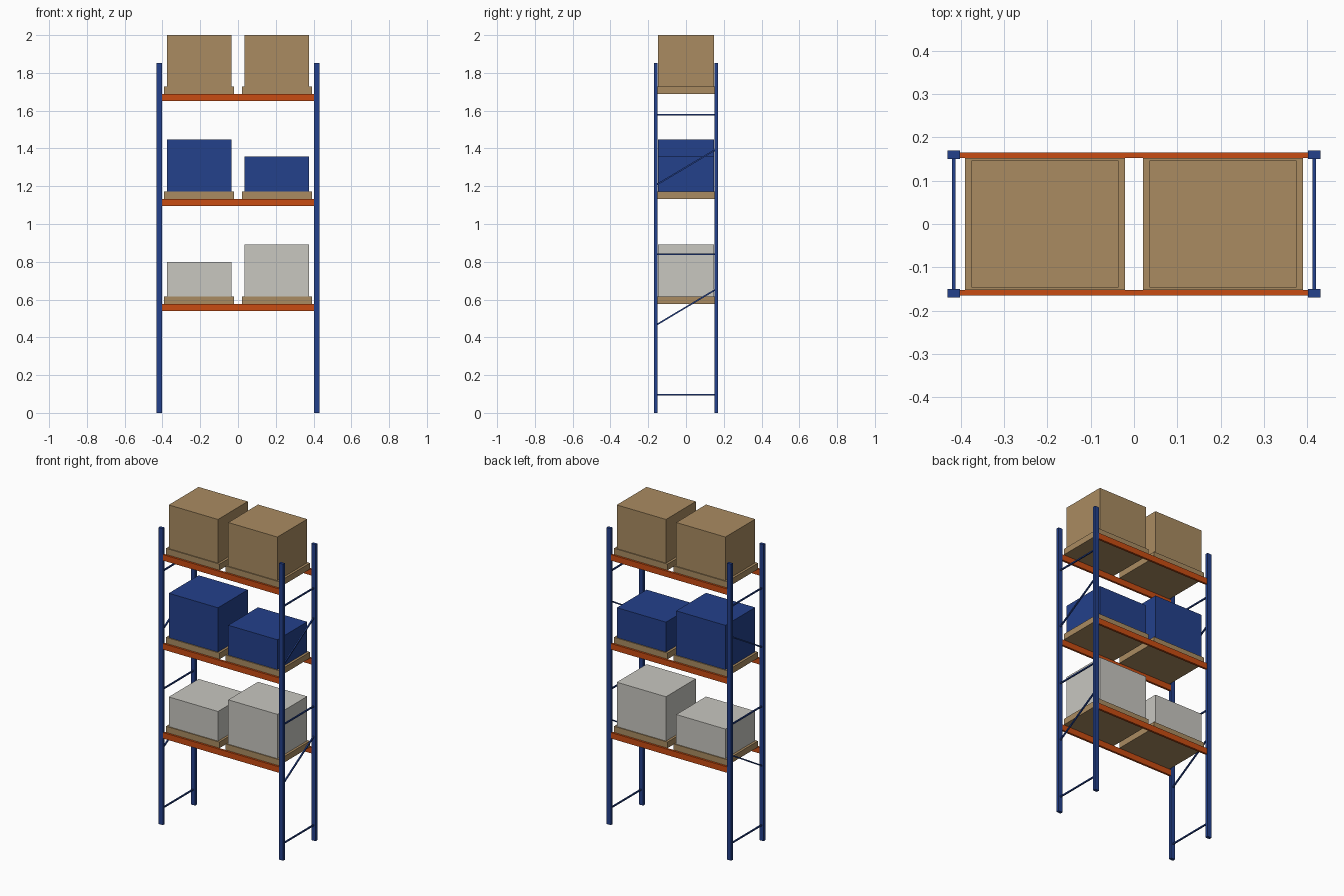
import bpy
from mathutils import Vector

cube = bpy.data.objects.get("Cube")
if cube:
    bpy.data.objects.remove(cube, do_unlink=True)


def material(name, rgb):
    mat = bpy.data.materials.new(name)
    mat.use_nodes = True
    mat.diffuse_color = (*rgb, 1)
    mat.node_tree.nodes["Principled BSDF"].inputs["Base Color"].default_value = (*rgb, 1)
    return mat


blue = material("blue", (0.017, 0.052, 0.26))
orange = material("orange", (0.58, 0.072, 0.006))
brown = material("cardboard_brown", (0.40, 0.26, 0.12))
grey = material("light_grey", (0.58, 0.57, 0.53))


def box(name, low, high, mat):
    """Axis-aligned box between two corners."""
    low, high = Vector(low), Vector(high)
    bpy.ops.mesh.primitive_cube_add(size=1, location=(low + high) / 2)
    ob = bpy.context.object
    ob.name = name
    ob.scale = high - low
    bpy.ops.object.transform_apply(location=False, rotation=False, scale=True)
    ob.data.materials.append(mat)
    return ob


def brace(name, x, z_front, z_back):
    """Thin bar from a front post to the back post behind it."""
    start, end = Vector((x, -0.155, z_front)), Vector((x, 0.155, z_back))
    half = (end - start).length / 2
    ob = box(name, (-0.004, -half, -0.004), (0.004, half, 0.004), blue)
    ob.location = (start + end) / 2
    ob.rotation_euler = Vector((0, 1, 0)).rotation_difference(end - start).to_euler()


# Upright frames: posts, level braces and diagonal braces
for side, s in (("right", -1), ("left", 1)):
    x = s * 0.416
    for end, y in (("front", -0.16), ("back", 0.16)):
        box(f"{side}_{end}_post", (x - 0.0145, y - 0.0095, 0),
            (x + 0.0145, y + 0.0095, 1.853), blue)
    for z in (0.097, 0.839, 1.578):
        brace(f"{side}_level_brace", x, z, z)
    for z in (0.467, 1.208):
        brace(f"{side}_diagonal_brace", x, z, z + 0.185)

# Shelf levels: beam top height, load colour, load tops on each side
levels = (("lower", 0.577, grey, (0.80, 0.892)),
          ("middle", 1.133, blue, (1.448, 1.358)),
          ("upper", 1.689, brown, (2.0, 2.0)))
for level, z, mat, tops in levels:
    for end, y in (("front", -0.159), ("back", 0.159)):
        box(f"{level}_{end}_beam", (-0.403, y - 0.0065, z - 0.037),
            (0.403, y + 0.0065, z), orange)
    for side, x, top in zip(("right", "left"), (-0.2055, 0.2055), tops):
        box(f"{level}_{side}_pallet", (x - 0.185, -0.153, z),
            (x + 0.185, 0.153, z + 0.038), brown)
        box(f"{level}_{side}_load", (x - 0.17, -0.147, z + 0.038),
            (x + 0.17, 0.147, top), mat)
